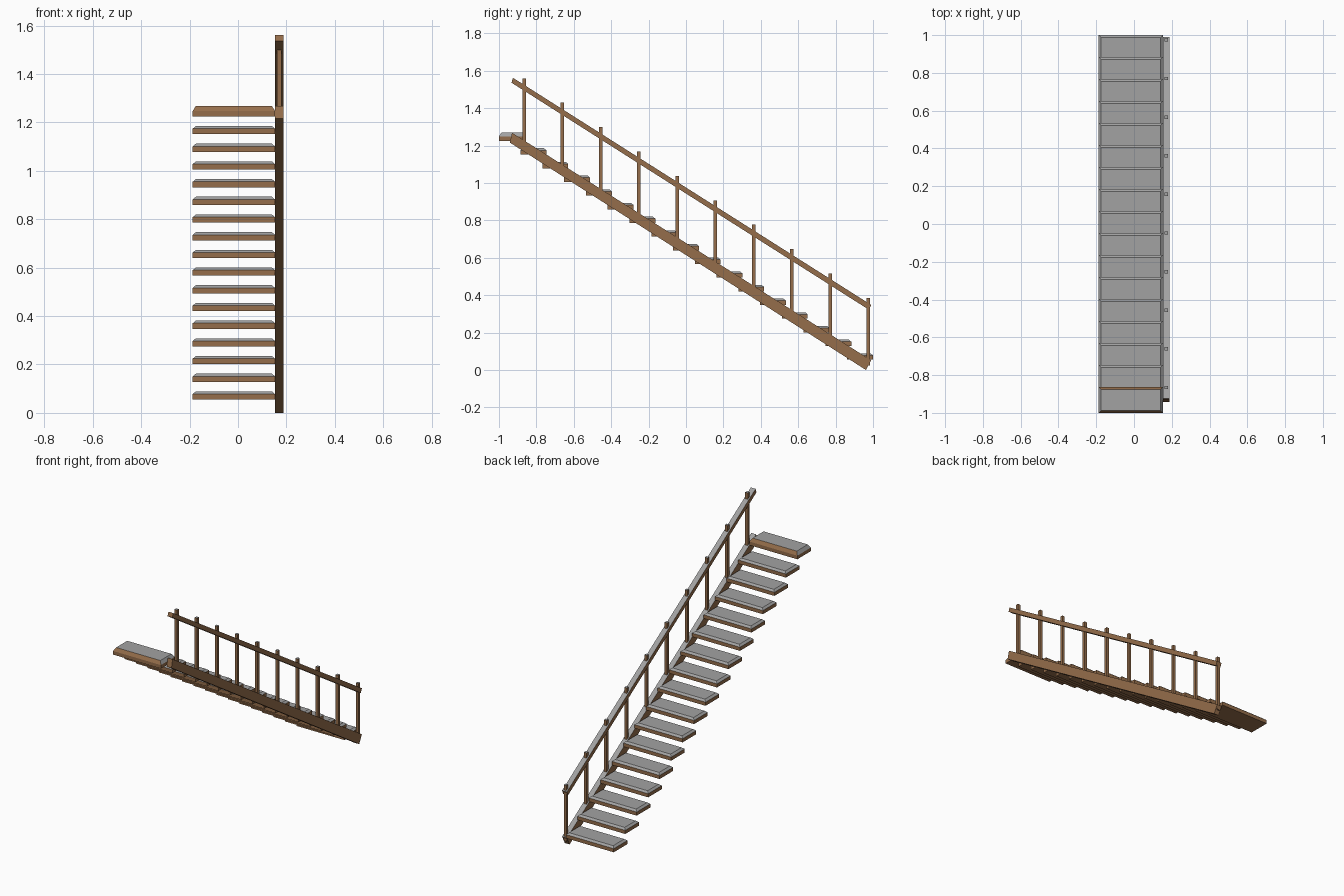
import bpy, bmesh
from mathutils import Vector

cube = bpy.data.objects.get("Cube")
if cube:
    bpy.data.objects.remove(cube, do_unlink=True)


def make_material(name, colour):
    mat = bpy.data.materials.new(name)
    mat.use_nodes = True
    mat.diffuse_color = colour
    mat.node_tree.nodes["Principled BSDF"].inputs["Base Color"].default_value = colour
    return mat


wood = make_material("brown wood", (0.30, 0.155, 0.07, 1))
grey = make_material("grey top", (0.36, 0.36, 0.36, 1))


def finish(name, bm):
    """Recalculate normals, paint upward faces grey and the rest wood."""
    bmesh.ops.recalc_face_normals(bm, faces=bm.faces)
    for face in bm.faces:
        face.material_index = 1 if face.normal.z > 0.3 and abs(face.normal.y) < 0.8 else 0
    mesh = bpy.data.meshes.new(name)
    bm.to_mesh(mesh)
    bm.free()
    mesh.materials.append(wood)
    mesh.materials.append(grey)
    obj = bpy.data.objects.new(name, mesh)
    bpy.context.collection.objects.link(obj)
    return obj


def extrude_side(name, outline, x0, x1):
    """Extrude a (y, z) outline across x."""
    bm = bmesh.new()
    face = bm.faces.new([bm.verts.new((x0, y, z)) for y, z in outline])
    result = bmesh.ops.extrude_face_region(bm, geom=[face])
    verts = [v for v in result["geom"] if isinstance(v, bmesh.types.BMVert)]
    bmesh.ops.translate(bm, verts=verts, vec=(x1 - x0, 0, 0))
    return finish(name, bm)


def tread(name, y0, y1, z0, z1, z2, inset):
    """Slab with vertical sides up to z1 and a sloped rim up to z2."""
    x0, x1 = -0.187, 0.153
    bm = bmesh.new()
    rings = []
    for z, d in ((z0, 0), (z1, 0), (z2, inset)):
        corners = ((x0 + d, y0 + d), (x1 - d, y0 + d), (x1 - d, y1 - d), (x0 + d, y1 - d))
        rings.append([bm.verts.new((x, y, z)) for x, y in corners])
    for low, high in zip(rings, rings[1:]):
        for i in range(4):
            j = (i + 1) % 4
            bm.faces.new((low[i], low[j], high[j], high[i]))
    bm.faces.new(rings[0])
    bm.faces.new(rings[-1])
    return finish(name, bm)


# Treads climbing towards the front, the top one thicker
STEPS, RUN, RISE = 17, 0.1164, 0.0731
for i in range(STEPS):
    end, base = 1 - i * RUN, 0.055 + i * RISE
    top = i == STEPS - 1
    tread(f"tread_{i + 1}", end - 0.138, end, base, base + 0.023, base + (0.044 if top else 0.034), 0.013)

# Stringer and handrail on one side
extrude_side("stringer", [(-0.93, 1.268), (0.99, 0.052), (0.962, 0), (-0.942, 1.216)], 0.153, 0.187)
extrude_side("handrail", [(-0.925, 1.562), (0.99, 0.348), (0.978, 0.322), (-0.933, 1.536)], 0.153, 0.187)

# Posts
for i in range(10):
    y, top = 0.975 - i * 0.2045, 0.385 + i * 0.1305
    extrude_side(f"post_{i + 1}", [(y - 0.009, top - 0.36), (y + 0.009, top - 0.36), (y + 0.009, top), (y - 0.009, top)], 0.161, 0.179)
